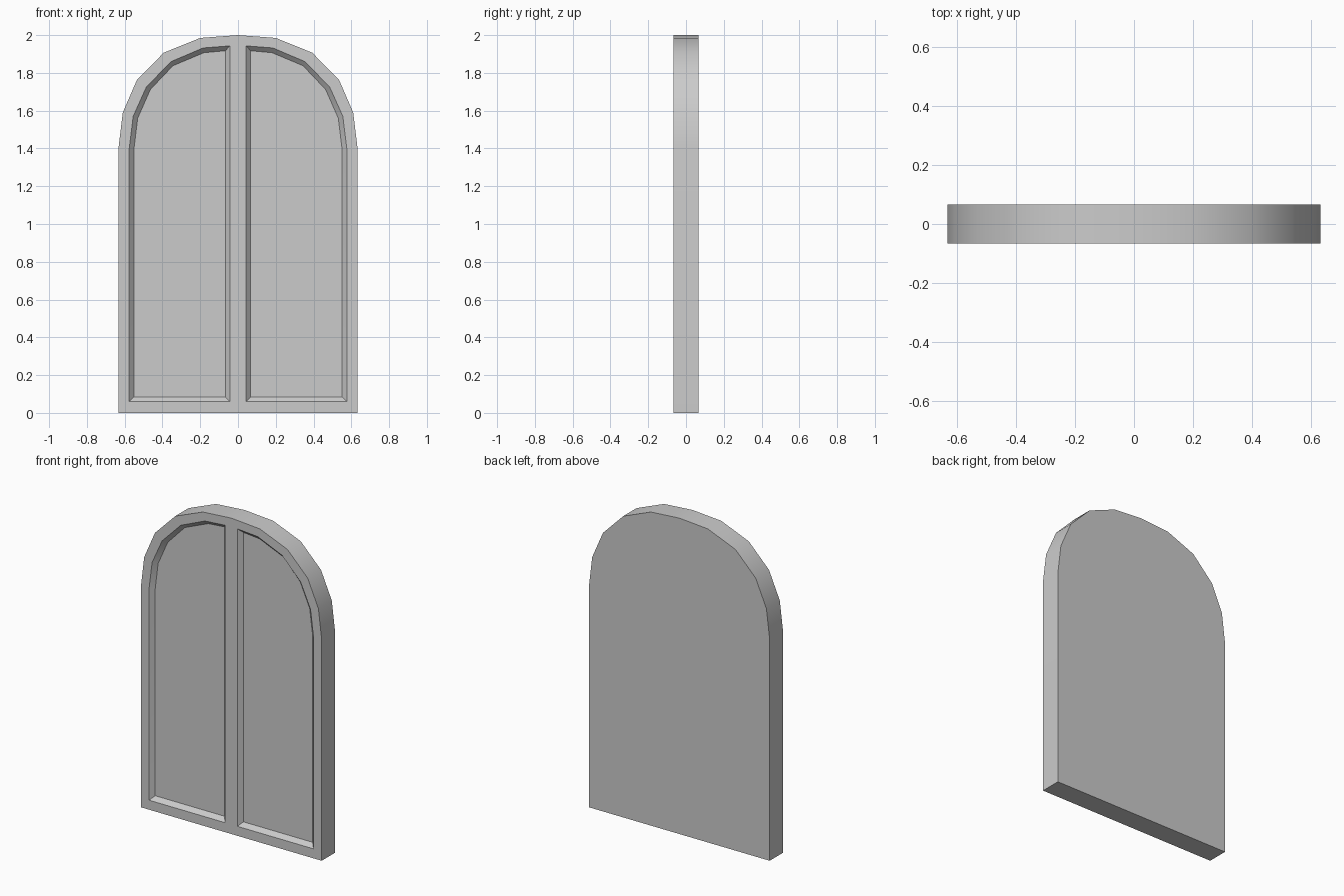
import bpy, bmesh
from math import radians

if "Cube" in bpy.data.objects:
    bpy.data.objects.remove(bpy.data.objects["Cube"])

# Right-half profiles (x, z): outer arch, panel rim, sunken panel
OUTER = [(0, 0), (0.633, 0), (0.633, 1.4), (0.61, 1.59), (0.535, 1.763),
         (0.393, 1.907), (0.2, 1.985), (0, 2.0)]
RIM = [(0.043, 0.06), (0.576, 0.06), (0.576, 1.4), (0.555, 1.57), (0.485, 1.726),
       (0.354, 1.86), (0.185, 1.932), (0.043, 1.943)]
PANEL = [(0.067, 0.085), (0.551, 0.085), (0.551, 1.396), (0.531, 1.56), (0.464, 1.712),
         (0.344, 1.838), (0.18, 1.907), (0.067, 1.917)]
HALF_DEPTH, RECESS = 0.067, 0.026

bm = bmesh.new()


def ring(profile, y):
    return [bm.verts.new((x, y, z)) for x, z in profile]


def bridge(a, b, closed=True):
    n = len(a)
    for i in range(n if closed else n - 1):
        j = (i + 1) % n
        bm.faces.new((a[i], a[j], b[j], b[i]))


back = ring(OUTER, HALF_DEPTH)
front = ring(OUTER, -HALF_DEPTH)
rim = ring(RIM, -HALF_DEPTH)
panel = ring(PANEL, -HALF_DEPTH + RECESS)

# Outer edge, front frame, sloped reveal, panel and back
bridge(back, front, closed=False)
bridge(front, rim)
bridge(rim, panel)
bm.faces.new(panel)
bm.faces.new(back)
bmesh.ops.recalc_face_normals(bm, faces=bm.faces)
if next(f for f in bm.faces if set(f.verts) == set(back)).normal.y < 0:
    bmesh.ops.reverse_faces(bm, faces=bm.faces)

mesh = bpy.data.meshes.new("arched_shutter")
bm.to_mesh(mesh)
bm.free()
obj = bpy.data.objects.new("arched_shutter", mesh)
bpy.context.collection.objects.link(obj)
bpy.context.view_layer.objects.active = obj
obj.select_set(True)

# Mirror to the left half, merged along the centre bar
mirror = obj.modifiers.new("mirror", 'MIRROR')
mirror.use_clip = True
bpy.ops.object.modifier_apply(modifier=mirror.name)
bpy.ops.object.shade_smooth_by_angle(angle=radians(30))
